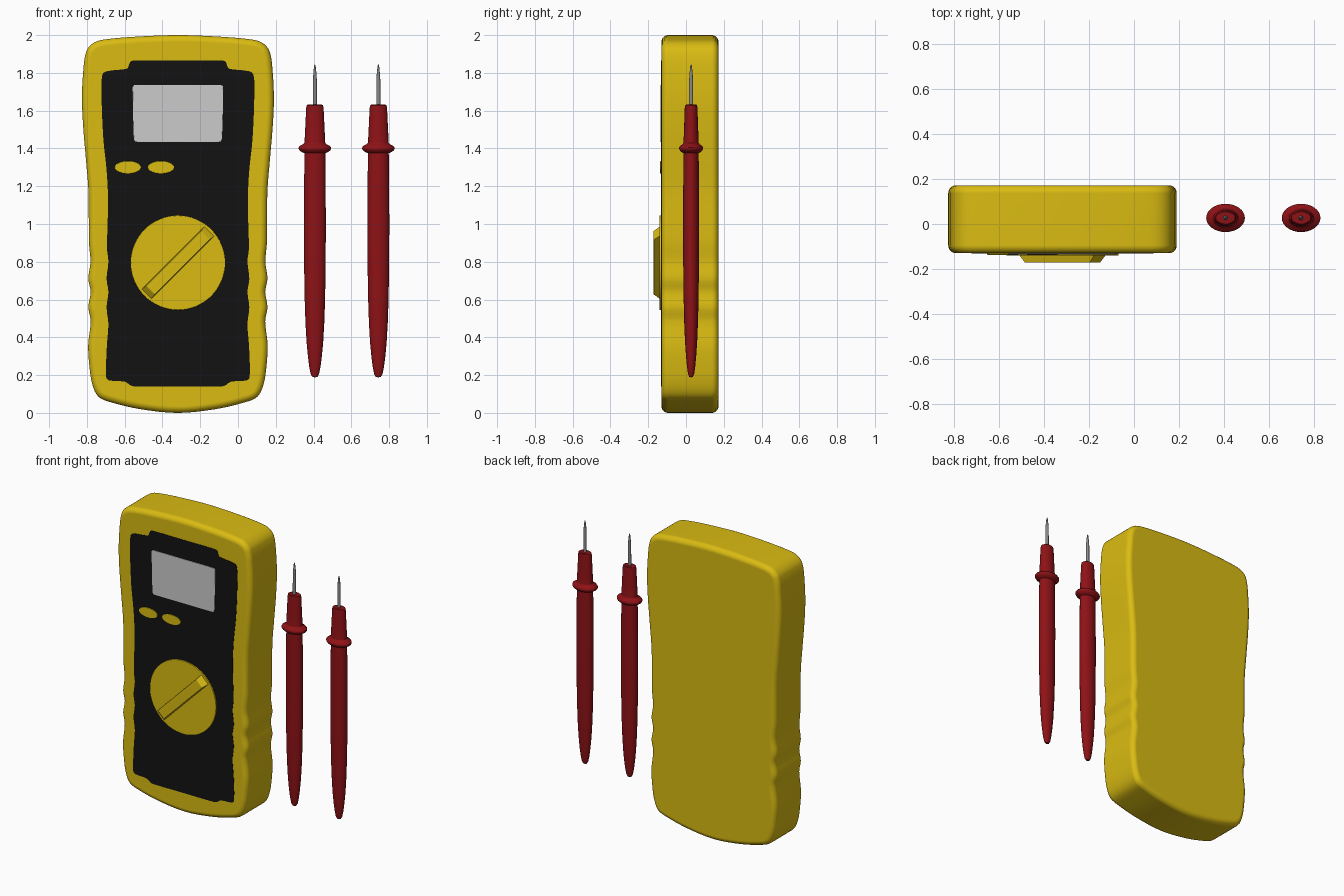
import bpy, bmesh, math
from mathutils import Vector, Matrix, geometry

if "Cube" in bpy.data.objects:
    bpy.data.objects.remove(bpy.data.objects["Cube"])

CX = -0.318  # meter centre line


def material(name, rgb):
    m = bpy.data.materials.new(name)
    m.diffuse_color = (*rgb, 1)
    m.use_nodes = True
    m.node_tree.nodes["Principled BSDF"].inputs["Base Color"].default_value = m.diffuse_color
    return m


YELLOW = material("yellow", (0.70, 0.50, 0.006))
BLACK = material("black", (0.006, 0.006, 0.006))
RED = material("red", (0.27, 0.006, 0.008))
STEEL = material("steel", (0.25, 0.25, 0.25))


def finish(name, bm, mat=None, angle=35):
    bmesh.ops.recalc_face_normals(bm, faces=bm.faces)
    me = bpy.data.meshes.new(name)
    bm.to_mesh(me)
    bm.free()
    ob = bpy.data.objects.new(name, me)
    bpy.context.collection.objects.link(ob)
    if mat:
        me.materials.append(mat)
    bpy.ops.object.select_all(action='DESELECT')
    ob.select_set(True)
    bpy.context.view_layer.objects.active = ob
    bpy.ops.object.shade_smooth_by_angle(angle=math.radians(angle))
    wn = ob.modifiers.new("weighted", 'WEIGHTED_NORMAL')
    wn.keep_sharp = True
    return ob


def mirrored(half):
    """Right half from top to bottom -> closed outline."""
    return half + [(-x, z) for x, z in half[-2:0:-1]]


def smooth(points, steps):
    """Closed smooth curve through the points."""
    p = [Vector(q) for q in points]
    n, out = len(p), []
    for i in range(n):
        a, b = p[i], p[(i + 1) % n]
        ta = (b - p[i - 1]).normalized()
        tb = (p[(i + 2) % n] - a).normalized()
        d = (b - a).length / 3
        out += geometry.interpolate_bezier(a, a + ta * d, b - tb * d, b, steps + 1)[:-1]
    return out


def slab(name, outline, y0, y1, mat=None, bevel=0, both=False, segs=4):
    """Outline in x-z, extruded from front y0 to back y1, rim rounded."""
    bm = bmesh.new()
    front = bm.faces.new([bm.verts.new((CX + p[0], y0, p[1])) for p in outline])
    res = bmesh.ops.extrude_face_region(bm, geom=[front], use_keep_orig=True)
    moved = [g for g in res['geom'] if isinstance(g, bmesh.types.BMVert)]
    bmesh.ops.translate(bm, verts=moved, vec=(0, y1 - y0, 0))
    if bevel:
        def rim(e):
            ys = [v.co.y for v in e.verts]
            return max(ys) - min(ys) < 1e-6 and (both or abs(ys[0] - y0) < 1e-6)
        bmesh.ops.recalc_face_normals(bm, faces=bm.faces)
        bmesh.ops.bevel(bm, geom=[e for e in bm.edges if rim(e)], offset=bevel,
                        segments=segs, profile=0.5, affect='EDGES')
    return finish(name, bm, mat)


def ellipse(cx, cz, rx, rz, n):
    return [(cx + rx * math.cos(2 * math.pi * i / n), cz + rz * math.sin(2 * math.pi * i / n))
            for i in range(n)]


def lathe(name, profile, x, y, squash, mat, n=32):
    """Elliptical lathe around z; profile is (radius, z), pointed at radius 0."""
    bm = bmesh.new()
    rings = []
    for r, z in profile:
        if r == 0:
            rings.append([bm.verts.new((x, y, z))] * n)
        else:
            rings.append([bm.verts.new((x + r * math.cos(2 * math.pi * i / n),
                                        y + squash * r * math.sin(2 * math.pi * i / n), z))
                          for i in range(n)])
    for a, b in zip(rings, rings[1:]):
        for i in range(n):
            j = (i + 1) % n
            bm.faces.new(list(dict.fromkeys([a[i], a[j], b[j], b[i]])))
    return finish(name, bm, mat)


# Case with grip waves along the sides
case = [(0, 2.0), (.2, 1.993), (.38, 1.978), (.445, 1.96), (.485, 1.915), (.502, 1.80),
        (.508, 1.66), (.502, 1.52), (.487, 1.34), (.474, 1.18), (.472, 1.0), (.471, .9),
        (.463, .80), (.474, .71), (.462, .64), (.474, .56), (.462, .485), (.475, .36),
        (.469, .25), (.453, .15), (.42, .085), (.35, .055), (.2, .02), (0, 0)]
slab("case", smooth(mirrored(case), 4), -0.13, 0.172, YELLOW, 0.035, both=True, segs=5)

# Dark face panel
panel = [(0, 1.865), (.235, 1.865), (.253, 1.858), (.265, 1.827), (.28, 1.82), (.38, 1.808),
         (.40, 1.79), (.405, 1.70), (.395, 1.45), (.378, 1.29), (.37, 1.13), (.374, .95),
         (.376, .87), (.368, .8), (.378, .71), (.368, .64), (.378, .56), (.368, .47),
         (.376, .36), (.38, .19), (.365, .172), (.28, .165), (.25, .145), (.225, .14), (0, .14)]
slab("face_panel", smooth(mirrored(panel), 3), -0.132, -0.12, BLACK)

# Display window
screen = [(0, 1.736), (.22, 1.736), (.236, 1.733), (.24, 1.72), (.234, 1.455),
          (.228, 1.438), (.21, 1.434), (0, 1.434)]
slab("display", smooth(mirrored(screen), 3), -0.135, -0.125, None, 0.002, segs=2)

# Push buttons
for i, x in enumerate((-0.265, -0.09)):
    slab(f"button_{i + 1}", ellipse(x, 1.30, .07, .033, 32), -0.137, -0.125, YELLOW, 0.003, segs=2)

# Rotary dial: disc and diagonal grip bar with sloped ends
slab("dial_disc", ellipse(0, .795, .25, .25, 64), -0.141, -0.125, YELLOW, 0.003, segs=2)
bm = bmesh.new()
bmesh.ops.create_cube(bm, size=1)
for v in bm.verts:
    top = v.co.z > 0
    v.co = (math.copysign(.205 if top else .24, v.co.x),
            math.copysign(.033 if top else .037, v.co.y), .172 if top else .135)
bmesh.ops.bevel(bm, geom=bm.edges[:], offset=.003, segments=2, profile=.5, affect='EDGES')
bm.transform(Matrix.Translation((CX, 0, .795)) @ Matrix.Rotation(math.radians(90), 4, 'X')
             @ Matrix.Rotation(math.radians(45), 4, 'Z'))
finish("dial_grip", bm, YELLOW)

# Test probes: handle with finger guard, and metal tip
handle = [(0, .188), (.013, .19), (.022, .205), (.03, .245), (.037, .30), (.044, .375),
          (.05, .48), (.054, .60), (.057, .78), (.058, 1.0), (.057, 1.2), (.055, 1.375),
          (.066, 1.379), (.08, 1.388), (.086, 1.397), (.086, 1.405), (.08, 1.413),
          (.062, 1.422), (.055, 1.43), (.051, 1.51), (.046, 1.615), (.043, 1.628),
          (.037, 1.632), (0, 1.632)]
tip = [(0, 1.60), (.011, 1.60), (.0105, 1.76), (.008, 1.80), (.004, 1.838), (0, 1.847)]
for i, x in enumerate((0.407, 0.743)):
    lathe(f"probe_handle_{i + 1}", handle, x, 0.027, 0.73, RED)
    lathe(f"probe_tip_{i + 1}", tip, x, 0.027, 1.0, STEEL, 16)
